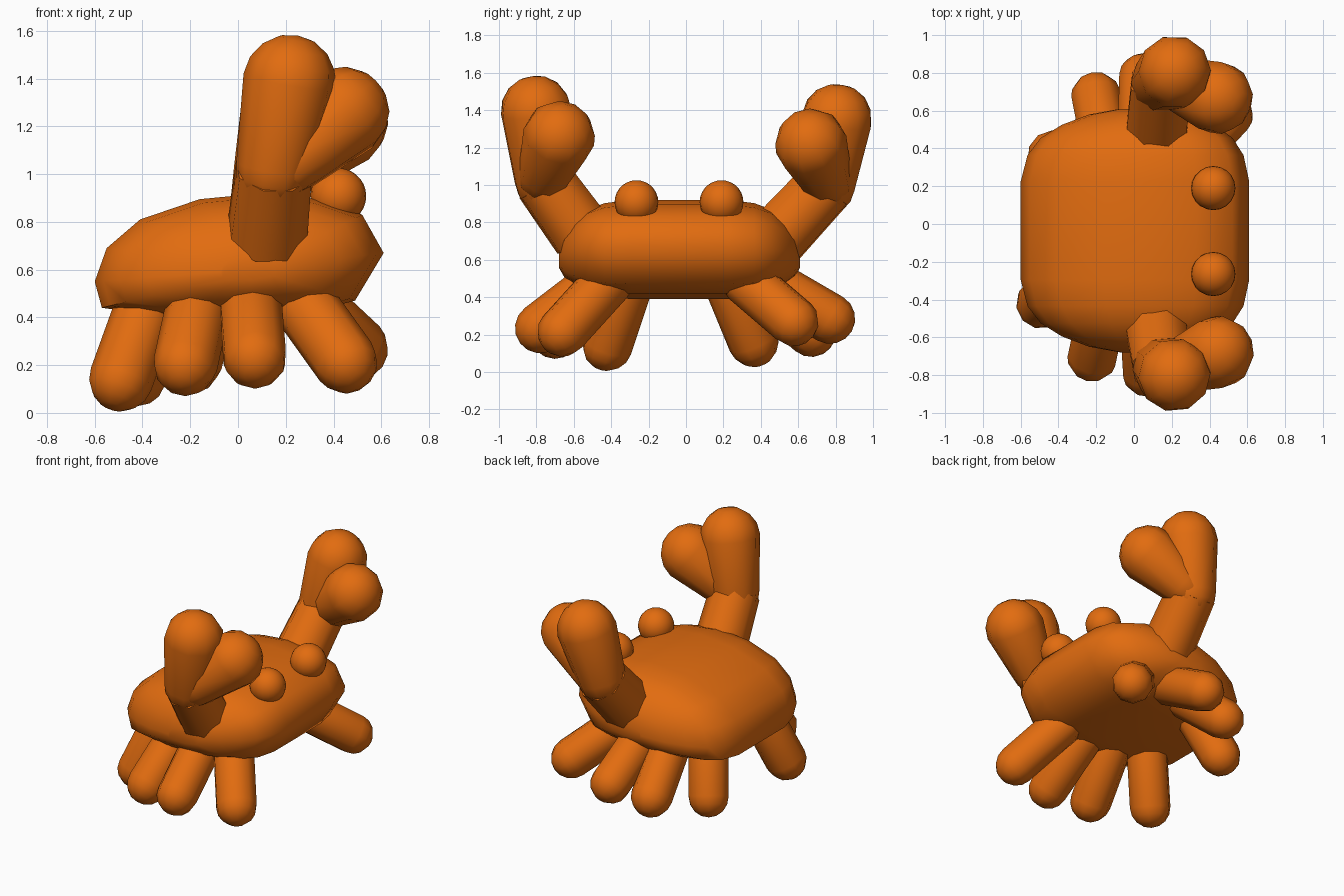
import bpy, bmesh, math
from mathutils import Vector, Matrix

if "Cube" in bpy.data.objects:
    bpy.data.objects.remove(bpy.data.objects["Cube"])

shell = bpy.data.materials.new("orange_shell")
shell.diffuse_color = (0.76, 0.15, 0.005, 1)
shell.use_nodes = True
shell.node_tree.nodes["Principled BSDF"].inputs["Base Color"].default_value = shell.diffuse_color


def finish(name, bm, angle=60):
    bmesh.ops.recalc_face_normals(bm, faces=bm.faces)
    me = bpy.data.meshes.new(name)
    bm.to_mesh(me)
    bm.free()
    ob = bpy.data.objects.new(name, me)
    bpy.context.collection.objects.link(ob)
    me.materials.append(shell)
    bpy.ops.object.select_all(action='DESELECT')
    ob.select_set(True)
    bpy.context.view_layer.objects.active = ob
    bpy.ops.object.shade_smooth_by_angle(angle=math.radians(angle))
    return ob


def capsule(name, a, b, ra, rb, sides=10, rings=8):
    """Round-ended limb whose cap centres are a and b; may taper."""
    a, b = Vector(a), Vector(b)
    axis = b - a
    rot = axis.to_track_quat('Z', 'Y').to_matrix()
    bm = bmesh.new()
    bmesh.ops.create_uvsphere(bm, u_segments=sides, v_segments=rings, radius=1)
    # split the equator so the middle is a straight tube
    equator = [e for e in bm.edges if all(abs(v.co.z) < 1e-4 for v in e.verts)]
    bmesh.ops.bevel(bm, geom=equator, offset=0.04, segments=1, affect='EDGES')
    for v in bm.verts:
        c = v.co.copy()
        if abs(c.z) < 0.1:
            side = c.z > 0
            c.z = 0
            c.normalize()
        else:
            side = c.z > 0
        v.co = rot @ (c * (rb if side else ra)) + (b if side else a)
    return finish(name, bm)


def tube(name, a, b, ra, rb, sides=8):
    """Flat-ended upper arm."""
    a, b = Vector(a), Vector(b)
    rot = (b - a).to_track_quat('Z', 'Y').to_matrix().to_4x4()
    bm = bmesh.new()
    bmesh.ops.create_cone(bm, cap_ends=True, segments=sides, radius1=ra, radius2=rb,
                          depth=(b - a).length,
                          matrix=Matrix.Translation((a + b) / 2) @ rot
                          @ Matrix.Rotation(math.pi / sides, 4, 'Z'))
    return finish(name, bm)


# body: side profile (x, z) lofted across y with shrinking rings
profile = [(-0.60, 0.55), (-0.55, 0.69), (-0.41, 0.81), (-0.16, 0.895), (0.10, 0.92),
           (0.33, 0.895), (0.52, 0.83), (0.61, 0.67), (0.49, 0.47), (0.30, 0.42),
           (0.05, 0.39), (-0.25, 0.395), (-0.57, 0.44)]
half = [(0.26, 1.0), (0.40, 0.945), (0.49, 0.84), (0.56, 0.67), (0.615, 0.45), (0.645, 0.2)]
stations = [(-d, s) for d, s in reversed(half)] + half
cx, cy, cz = 0.06, -0.035, 0.60
bm = bmesh.new()
loops = [[bm.verts.new((cx + (x - cx) * s, cy + d, cz + (z - cz) * s)) for x, z in profile]
         for d, s in stations]
n = len(profile)
for lo, hi in zip(loops, loops[1:]):
    for i in range(n):
        bm.faces.new((lo[i], lo[(i + 1) % n], hi[(i + 1) % n], hi[i]))
bm.faces.new(loops[0])
bm.faces.new(loops[-1])
finish("body", bm)

# eyes
for side, y in (("right", -0.265), ("left", 0.19)):
    bm = bmesh.new()
    bmesh.ops.create_uvsphere(bm, u_segments=20, v_segments=14, radius=0.117,
                              matrix=Matrix.Translation((0.42, y, 0.908)))
    finish("eye_" + side, bm)

# walking legs: hip and foot centres, rear to front
legs = {
    "right": [((-0.36, -0.30, 0.50), (-0.49, -0.42, 0.14)),
              ((-0.16, -0.42, 0.48), (-0.22, -0.70, 0.205)),
              ((0.05, -0.46, 0.48), (0.07, -0.78, 0.235)),
              ((0.26, -0.42, 0.48), (0.45, -0.66, 0.215))],
    "left": [((-0.33, 0.22, 0.50), (-0.43, 0.36, 0.16)),
             ((-0.14, 0.36, 0.48), (-0.20, 0.67, 0.215)),
             ((0.04, 0.40, 0.50), (0.05, 0.77, 0.285)),
             ((0.27, 0.33, 0.48), (0.495, 0.575, 0.27))],
}
for side, pairs in legs.items():
    for i, (hip, foot) in enumerate(pairs, 1):
        capsule(f"leg_{side}_{i}", hip, foot, 0.135, 0.135)

# claws: upper arm, large finger and small finger
claws = {
    "right": [(0.12, -0.55, 0.73), (0.15, -0.76, 1.02), (0.215, -0.80, 1.39), (0.44, -0.68, 1.255)],
    "left": [(0.12, 0.48, 0.71), (0.14, 0.75, 1.00), (0.215, 0.805, 1.345), (0.435, 0.67, 1.215)],
}
for side, (shoulder, wrist, tip, thumb) in claws.items():
    tube("arm_" + side, shoulder, wrist, 0.175, 0.165)
    capsule("claw_finger_" + side, wrist, tip, 0.16, 0.195)
    base = (wrist[0] + 0.07, wrist[1], wrist[2] + 0.03)
    capsule("claw_thumb_" + side, base, thumb, 0.14, 0.195)
